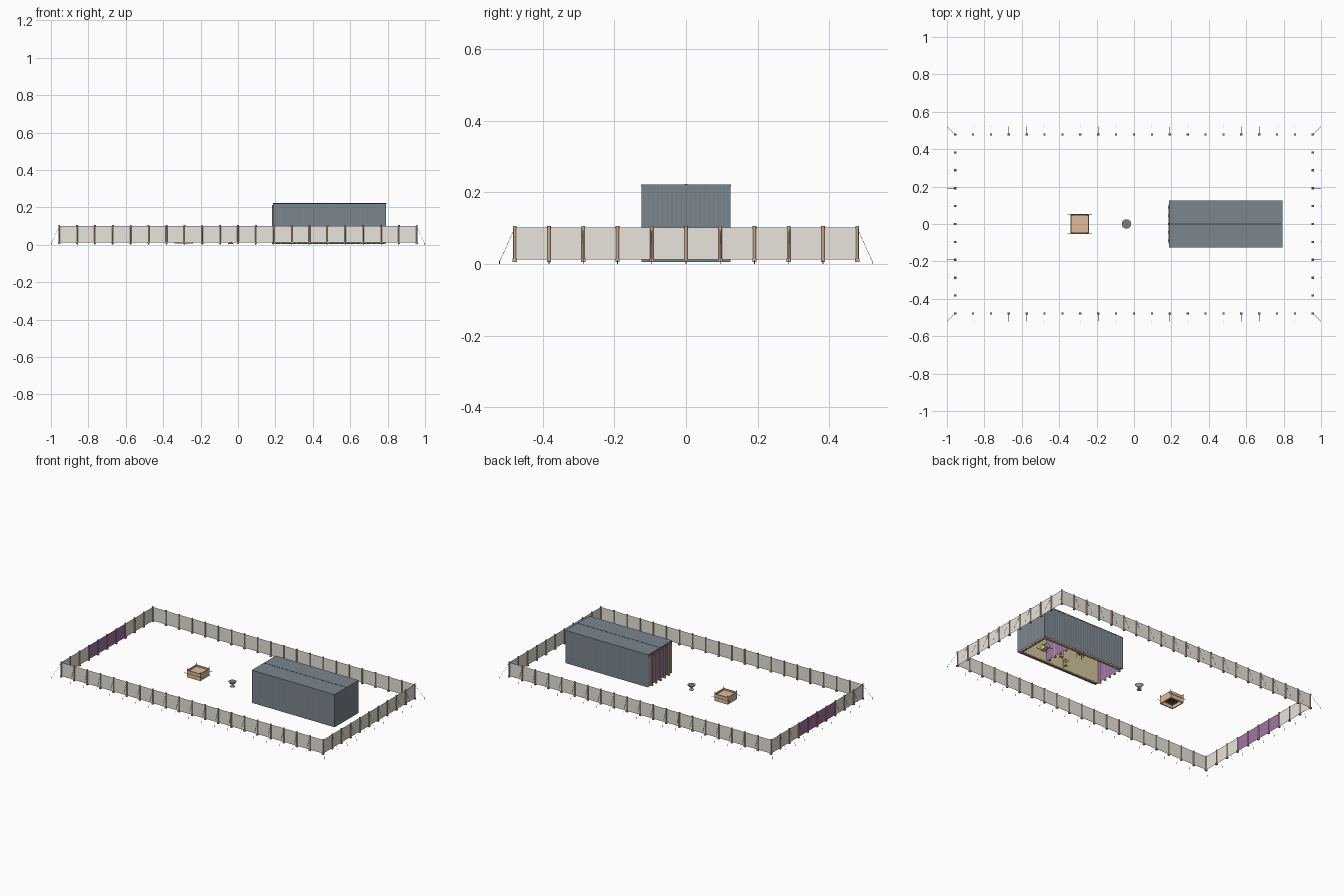
import bpy, bmesh, math
from mathutils import Vector, Matrix

if "Cube" in bpy.data.objects:
    bpy.data.objects.remove(bpy.data.objects["Cube"])

def mat(name, r, g, b):
    m = bpy.data.materials.new(name)
    m.diffuse_color = (r, g, b, 1)
    m.use_nodes = True
    m.node_tree.nodes["Principled BSDF"].inputs["Base Color"].default_value = m.diffuse_color
    return m

LINEN = mat("linen", .82, .80, .73)
PURPLE = mat("purple cloth", .35, .18, .38)
SLATE = mat("slate hide", .20, .24, .275)
SEAM = mat("dark seam", .06, .07, .085)
POST = mat("post wood", .62, .42, .26)
METAL = mat("dark metal", .14, .12, .10)
ALTAR = mat("altar bronze", .74, .50, .33)
GOLD = mat("gold boards", .66, .57, .33)
WATER = mat("water", .18, .20, .24)
ROPE = mat("rope", .45, .41, .36)

def box(bm, x0, x1, y0, y1, z0, z1):
    m = Matrix.Translation(((x0+x1)/2, (y0+y1)/2, (z0+z1)/2)) @ Matrix.Diagonal((x1-x0, y1-y0, z1-z0, 1))
    bmesh.ops.create_cube(bm, size=1, matrix=m)

def rod(bm, a, b, r, n=8, r2=None):
    a, b = Vector(a), Vector(b)
    d = b - a
    m = Matrix.Translation((a+b)/2) @ d.to_track_quat('Z', 'Y').to_matrix().to_4x4()
    bmesh.ops.create_cone(bm, cap_ends=True, segments=n, radius1=r, radius2=r if r2 is None else r2,
                          depth=d.length, matrix=m)

def pleat(bm, a, b, z0, z1, waves, amp):
    """Hanging cloth from a to b with shallow folds."""
    a, b = Vector(a), Vector(b)
    d = (b - a)
    nrm = Vector((d.y, -d.x)).normalized()
    n = waves * 4
    prev = None
    for i in range(n + 1):
        p = a + d*i/n + nrm*amp*math.sin(i*math.pi/2)
        cur = [bm.verts.new((p.x, p.y, z)) for z in (z0, z1)]
        if prev:
            bm.faces.new((prev[0], cur[0], cur[1], prev[1]))
        prev = cur

def finish(name, bm, material, smooth=False):
    me = bpy.data.meshes.new(name)
    bm.to_mesh(me)
    bm.free()
    me.materials.append(material)
    ob = bpy.data.objects.new(name, me)
    bpy.context.collection.objects.link(ob)
    if smooth:
        bpy.context.view_layer.objects.active = ob
        ob.select_set(True)
        bpy.ops.object.shade_smooth_by_angle(angle=math.radians(50))
        ob.select_set(False)
    return ob

def lathe(name, profile, x, y, material, n=20):
    bm = bmesh.new()
    vs = [bm.verts.new((r, 0, z)) for r, z in profile]
    es = [bm.edges.new(p) for p in zip(vs, vs[1:])]
    bmesh.ops.spin(bm, geom=vs+es, cent=(0, 0, 0), axis=(0, 0, 1), angle=2*math.pi, steps=n)
    bmesh.ops.remove_doubles(bm, verts=bm.verts, dist=1e-5)
    bmesh.ops.recalc_face_normals(bm, faces=bm.faces)
    bmesh.ops.translate(bm, verts=bm.verts, vec=(x, y, 0))
    return finish(name, bm, material, True)

# Courtyard fence: posts, sockets, caps, ropes and pegs
X, Y, S = .956, .478, .0956
spots = []
for i in range(21):
    for s in (-1, 1):
        x = -X + i*S
        spots.append((x, s*Y, (1 if i == 20 else -1 if i == 0 else 0), s))
for j in range(1, 10):
    for s in (-1, 1):
        spots.append((s*X, -Y + j*S, s, 0))
posts, bases, caps, ropes, pegs = [bmesh.new() for _ in range(5)]
for x, y, dx, dy in spots:
    rod(posts, (x, y, .01), (x, y, .1), .0042)
    box(bases, x-.006, x+.006, y-.006, y+.006, .005, .015)
    rod(caps, (x, y, .099), (x, y, .106), .005)
    e = (x + dx*.042, y + dy*.042)
    rod(ropes, (x, y, .1), (*e, .007), .0005, 4)
    rod(pegs, (*e, 0), (*e, .01), .0013, 5)
finish("fence_posts", posts, POST, True)
finish("fence_sockets", bases, POST)
finish("fence_caps", caps, POST, True)
finish("guy_ropes", ropes, ROPE)
finish("tent_pegs", pegs, METAL)

# Linen hangings and purple gate, one sheet between each pair of posts
hang, gate = bmesh.new(), bmesh.new()
def sheet(bm, a, b):
    pleat(bm, a, b, .012, .102, 1, 0)
for i in range(20):
    a, b = -X + i*S, -X + (i+1)*S
    sheet(hang, (a, -Y), (b, -Y))
    sheet(hang, (b, Y), (a, Y))
for j in range(10):
    a, b = -Y + j*S, -Y + (j+1)*S
    sheet(hang, (X, a), (X, b))
    sheet(gate if 3 <= j <= 6 else hang, (-X, b), (-X, a))
finish("linen_hangings", hang, LINEN)
finish("gate_curtain", gate, PURPLE)

# Tent cover: pleated sides, back and two roof halves
x0, x1, W, H = .188, .792, .124, .222
cover = bmesh.new()
pleat(cover, (x0, -W), (x1, -W), .006, H-.002, 45, .0006)
pleat(cover, (x1, -W), (x1, W), .006, H-.002, 19, .0006)
pleat(cover, (x1, W), (x0, W), .006, H-.002, 45, .0006)
for s in (-1, 1):
    box(cover, x0, x1+.001, min(s*.002, s*(W+.001)), max(s*.002, s*(W+.001)), H-.006, H)
finish("tent_cover", cover, SLATE, True)
seam = bmesh.new()
box(seam, x0, x1, -.0035, .0035, H-.004, H+.0006)
finish("roof_seam", seam, SEAM)

# Gold board walls, inner ceiling and sockets
wall, sock = bmesh.new(), bmesh.new()
for s in (-1, 1):
    for i in range(20):
        a = x0 + .014 + i*.0285
        box(wall, a, a+.0282, s*.108-.006, s*.108+.006, .012, .2)
        box(sock, a+.001, a+.0265, s*.108-.007, s*.108+.007, .005, .012)
    for z in (.05, .105, .16):
        rod(wall, (x0+.01, s*.117, z), (x1-.01, s*.117, z), .003, 6)
for j in range(8):
    a = -.114 + j*.0285
    box(wall, x1-.022, x1-.01, a, a+.0282, .012, .2)
    box(sock, x1-.023, x1-.009, a+.001, a+.0265, .005, .012)
finish("board_walls", wall, GOLD)
finish("board_sockets", sock, POST)
ceil = bmesh.new()
box(ceil, x0+.002, x1-.005, -.12, .12, .202, .208)
finish("inner_ceiling", ceil, PURPLE)

# Entrance and veil pillars with curtains
pil, psock, veil = bmesh.new(), bmesh.new(), bmesh.new()
for px, ys in ((.187, (-.088, -.044, 0, .044, .088)), (.585, (-.075, -.025, .025, .075))):
    for y in ys:
        rod(pil, (px, y, .012), (px, y, .212), .0042)
        box(psock, px-.006, px+.006, y-.006, y+.006, .005, .014)
    rod(pil, (px, -.105, .2), (px, .105, .2), .002, 6)
    pleat(veil, (px+.004, -.102), (px+.004, .102), .012, .205, 10, .0015)
# Board edges framing the entrance
for s in (-1, 1):
    box(pil, .186, .202, s*.111-.009, s*.111+.009, .012, .205)
finish("pillars", pil, GOLD, True)
finish("pillar_sockets", psock, POST)
finish("purple_curtains", veil, PURPLE, True)

# Furniture: table, incense stand, chest, lampstand
fur = bmesh.new()
box(fur, .45, .49, .055, .078, .03, .035)
for x in (.452, .488):
    for y in (.057, .076):
        box(fur, x-.002, x+.002, y-.002, y+.002, .006, .03)
box(fur, .55, .57, -.01, .01, .006, .044)
box(fur, .67, .70, -.024, .024, .01, .038)
for s in (-1, 1):
    rod(fur, (.64, s*.025, .018), (.73, s*.025, .018), .002, 6)
rod(fur, (.47, -.065, .006), (.47, -.065, .058), .002, 6)
rod(fur, (.47, -.065, .006), (.47, -.065, .012), .01, 8)
for r in (.008, .016, .024):
    pts = [(.47 + r*math.cos(a*math.pi/6), -.065, .056 - r*math.sin(a*math.pi/6)) for a in range(7)]
    for p, q in zip(pts, pts[1:]):
        rod(fur, p, q, .0014, 5)
finish("gold_furniture", fur, GOLD)

# Courtyard altar: hollow box, horns, grate, poles
cx, R = -.29, .047
alt, dark, poles = bmesh.new(), bmesh.new(), bmesh.new()
for s in (-1, 1):
    box(alt, cx+s*R-.003, cx+s*R+.003, -R, R, .006, .052)
    box(alt, cx-R, cx+R, s*R-.003, s*R+.003, .006, .052)
    rod(poles, (cx-.066, s*.0525, .032), (cx+.066, s*.0525, .032), .0015, 6)
    for t in (-1, 1):
        rod(alt, (cx+s*.046, t*.046, .052), (cx+s*.048, t*.048, .064), .004, 6, .0015)
box(alt, cx-R, cx+R, -R, R, .038, .042)
for i in range(-4, 5):
    box(dark, cx+i*.01-.001, cx+i*.01+.001, -R, R, .026, .028)
    box(dark, cx-R, cx+R, i*.01-.001, i*.01+.001, .026, .028)
finish("altar_box", alt, ALTAR)
finish("altar_grate", dark, METAL)
finish("altar_poles", poles, POST)

# Wash basin with water
lathe("wash_basin", [(0, .005), (.015, .005), (.014, .009), (.005, .013), (.005, .022), (.017, .028),
                     (.025, .039), (.023, .039), (.015, .031), (0, .029)], -.04, 0, ALTAR)
lathe("basin_water", [(0, .0375), (.0225, .0375)], -.04, 0, WATER)
